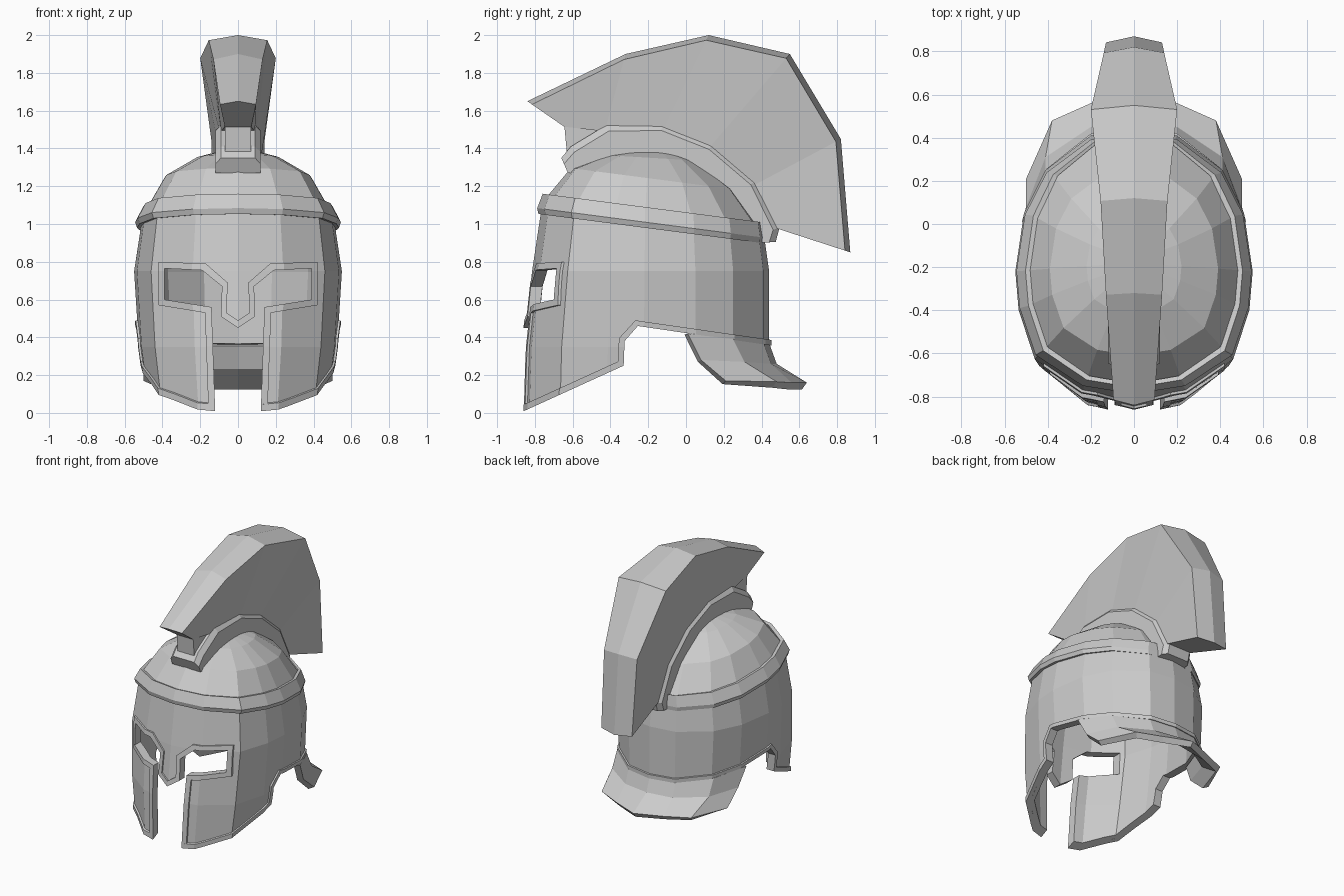
import bpy, bmesh

if "Cube" in bpy.data.objects:
    bpy.data.objects.remove(bpy.data.objects["Cube"])


def make_object(name, verts, faces):
    bm = bmesh.new()
    vs = [bm.verts.new(v) for v in verts]
    for f in faces:
        bm.faces.new([vs[i] for i in f])
    bmesh.ops.recalc_face_normals(bm, faces=bm.faces)
    mesh = bpy.data.meshes.new(name)
    bm.to_mesh(mesh)
    bm.free()
    ob = bpy.data.objects.new(name, mesh)
    bpy.context.collection.objects.link(ob)
    return ob


def loft(name, rings, wrap=True, wrap_path=False, cap_start=False, cap_end=False):
    n, m = len(rings[0]), len(rings)
    faces = []
    for j in range(m if wrap_path else m - 1):
        for i in range(n if wrap else n - 1):
            a, b, k = j * n, (j + 1) % m * n, (i + 1) % n
            faces.append((a + i, a + k, b + k, b + i))
    if cap_start:
        faces.append(range(n))
    if cap_end:
        faces.append(range((m - 1) * n, m * n))
    return make_object(name, [p for r in rings for p in r], faces)


def prism(name, pts, place, a, b):
    ob = loft(name, [[place(u, v, t) for u, v in pts] for t in (a, b)],
              cap_start=True, cap_end=True)
    ob.hide_render = True
    return ob


def modify(ob, kind, **settings):
    mod = ob.modifiers.new(kind.lower(), kind)
    for key, val in settings.items():
        setattr(mod, key, val)
    bpy.context.view_layer.objects.active = ob
    with bpy.context.temp_override(object=ob, active_object=ob):
        bpy.ops.object.modifier_apply(modifier=mod.name)


def boolean(ob, cutter, operation='DIFFERENCE'):
    modify(ob, 'BOOLEAN', object=cutter, operation=operation, solver='EXACT')


# Head outline in plan, half from front to back
CY = -0.18
HALF = [(0, -.82), (.24, -.78), (.46, -.63), (.535, -.40), (.55, -.22),
        (.51, .05), (.41, .25), (.20, .41), (0, .44)]
OUTLINE = HALF + [(-x, y) for x, y in HALF[-2:0:-1]]


def head_ring(z, tilt, hw, front, back):
    pts = []
    for x, y in OUTLINE:
        d = y - CY
        y2 = CY + d * ((front - CY) / -.64 if d < 0 else (back - CY) / .62)
        pts.append((x * hw / .55, y2, z + tilt * (y2 - CY)))
    return pts


LEVELS = [(-.05, 0, .47, -.875, .44), (.35, 0, .525, -.86, .44), (.75, 0, .55, -.815, .44),
          (1.04, -.13, .505, -.76, .41), (1.24, -.13, .39, -.61, .25),
          (1.35, -.06, .22, -.42, .05), (1.385, 0, .10, -.30, -.06)]
rings = [head_ring(*lv) for lv in LEVELS]

# Cutters: face opening (front view) and lower edge (side view), plus widened copies for trims
def mirrored(half):
    return half + [(-x, z) for x, z in reversed(half) if x]


def from_front(x, z, y):
    return (x, y, z)


def from_side(y, z, x):
    return (x, y, z)


face_cut = prism("face_cutter", mirrored(
    [(0, .45), (.09, .51), (.085, .67), (.19, .755), (.39, .765), (.39, .60),
     (.14, .56), (.11, -.3), (0, -.3)]), from_front, -1.2, -.4)
face_wide = prism("face_trim_region", mirrored(
    [(0, .49), (.06, .53), (.055, .69), (.17, .79), (.42, .80), (.42, .57),
     (.175, .53), (.145, -.3), (0, -.3)]), from_front, -1.2, -.4)
low_cut = prism("lower_cutter",
                [(-1, -.055), (-.33, .25), (-.325, .38), (-.255, .46), (.6, .335),
                 (.6, -.5), (-1, -.5)], from_side, -1, 1)
low_wide = prism("lower_trim_region",
                 [(-1, -.02), (-.36, .272), (-.355, .395), (-.268, .49), (.6, .365),
                  (.6, -.5), (-1, -.5)], from_side, -1, 1)

# Helmet shell with dome
shell = loft("helmet_shell", rings, cap_end=True)
modify(shell, 'SOLIDIFY', thickness=.05, offset=-1)
boolean(shell, face_cut)
boolean(shell, low_cut)

# Raised trims around the face opening and along the lower edge
for name, region in (("face_trim", face_wide), ("lower_edge_trim", low_wide)):
    trim = loft(name, rings[:4])
    modify(trim, 'SOLIDIFY', thickness=.03, offset=-.2)
    boolean(trim, region, 'INTERSECT')
    boolean(trim, face_cut)
    boolean(trim, low_cut)
for cutter in (face_cut, face_wide, low_cut, low_wide):
    bpy.data.objects.remove(cutter)

# Brow band, tilted down toward the back
loft("brow_band", [head_ring(z, -.13, .505 + g, -.76 - g * .7, .41 + g * .3) for z, g in
                   ((1.08, -.03), (1.085, -.002), (1.005, .04), (.975, .03), (.98, -.03))],
     wrap_path=True)

# Flared neck guard
GUARD = [[(.52, .01, .42), (.41, .25, .39), (.20, .41, .37), (0, .44, .37)],
         [(.50, .08, .28), (.41, .31, .27), (.20, .45, .26), (0, .48, .26)],
         [(.50, .21, .17), (.38, .48, .165), (.20, .56, .16), (0, .64, .16)]]
guard = loft("neck_guard", [r + [(-x, y, z) for x, y, z in r[-2::-1]] for r in GUARD],
             wrap=False)
modify(guard, 'SOLIDIFY', thickness=.045, offset=-1)


def toward(a, b, dist):
    d = ((b[0] - a[0]) ** 2 + (b[1] - a[1]) ** 2) ** .5
    return tuple(p + (q - p) * dist / d for p, q in zip(a, b))


# Plume: outer point, inner point, outer half width, inner half width
PLUME = [((-.84, 1.65), (-.645, 1.515), .095, .07), ((-.32, 1.90), (-.43, 1.49), .13, .09),
         ((.12, 2.0), (-.12, 1.50), .155, .10), ((.55, 1.90), (.12, 1.40), .20, .10),
         ((.82, 1.45), (.35, 1.20), .14, .10), ((.87, .85), (.47, .98), .13, .10)]
sections = []
for out, inn, w, wi in PLUME:
    rim = toward(out, inn, .03)
    sections.append([(0, *out), (w, *rim), (wi, *inn), (-wi, *inn), (-w, *rim)])
loft("plume", sections, cap_start=True, cap_end=True)

# Short neck joining the plume front to its holder
neck = [(-.645, 1.53), (-.63, 1.37), (-.38, 1.42), (-.38, 1.55)]
loft("plume_neck", [[(x, y, z) for y, z in neck] for x in (-.07, .07)],
     cap_start=True, cap_end=True)

# Crest holder running over the dome
HOLDER = [((-.66, 1.35), (-.625, 1.27)), ((-.61, 1.41), (-.52, 1.27)),
          ((-.42, 1.525), (-.36, 1.34)), ((-.13, 1.53), (-.13, 1.35)),
          ((.14, 1.425), (.07, 1.30)), ((.37, 1.23), (.24, 1.12)),
          ((.495, .98), (.37, .94)), ((.475, .905), (.385, .90))]
sections = []
for out, inn in HOLDER:
    mid = toward(out, inn, .035)
    sections.append([(.09, *out), (.12, *mid), (.12, *inn),
                     (-.12, *inn), (-.12, *mid), (-.09, *out)])
loft("crest_holder", sections, cap_start=True, cap_end=True)
